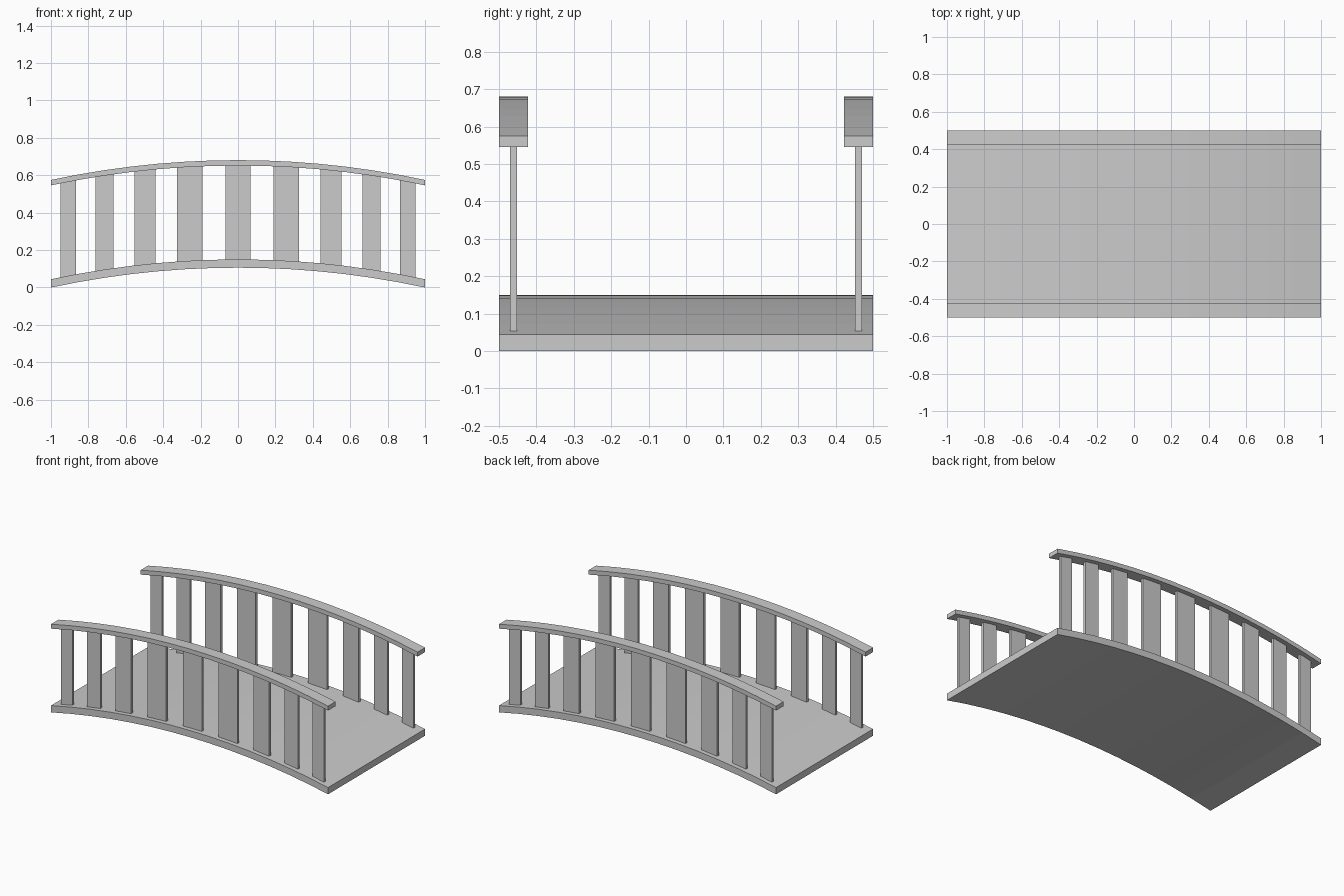
import bpy, bmesh, math

if "Cube" in bpy.data.objects:
    bpy.data.objects.remove(bpy.data.objects["Cube"])

RISE = 0.106
R = (1 + RISE ** 2) / (2 * RISE)  # radius of the bridge arc


def arc(x):
    # Height of the arc above its ends
    return math.sqrt(R * R - x * x) - R + RISE


def extrude_profile(name, profile, y0, y1):
    # Prism from an outline in the x-z plane
    bm = bmesh.new()
    a = [bm.verts.new((x, y0, z)) for x, z in profile]
    b = [bm.verts.new((x, y1, z)) for x, z in profile]
    bm.faces.new(a)
    bm.faces.new(b[::-1])
    n = len(a)
    for i in range(n):
        j = (i + 1) % n
        bm.faces.new((a[i], b[i], b[j], a[j]))
    bmesh.ops.recalc_face_normals(bm, faces=bm.faces)
    mesh = bpy.data.meshes.new(name)
    bm.to_mesh(mesh)
    bm.free()
    obj = bpy.data.objects.new(name, mesh)
    bpy.context.collection.objects.link(obj)
    return obj


def band(x0, x1, low, high, steps):
    # Outline between two copies of the arc
    xs = [x0 + (x1 - x0) * i / steps for i in range(steps + 1)]
    return ([(x, low + arc(x)) for x in xs]
            + [(x, high + arc(x)) for x in reversed(xs)])


# Arched deck
extrude_profile("deck", band(-1, 1, 0.0, 0.044, 14), -0.5, 0.5)

# Slat centres and widths, wider towards the middle
slats = [(0, 0.135), (0.257, 0.136), (0.498, 0.112), (0.713, 0.097), (0.908, 0.083)]
slats += [(-x, w) for x, w in slats[1:]]

for label, s in (("front", -1), ("back", 1)):
    # Handrail
    extrude_profile(label + "_handrail", band(-1, 1, 0.546, 0.575, 14),
                    s * 0.423, s * 0.5)
    # Slats between deck and handrail
    for i, (x, w) in enumerate(sorted(slats)):
        extrude_profile(f"{label}_slat_{i + 1}",
                        band(x - w / 2, x + w / 2, 0.042, 0.548, 1),
                        s * 0.452, s * 0.47)
